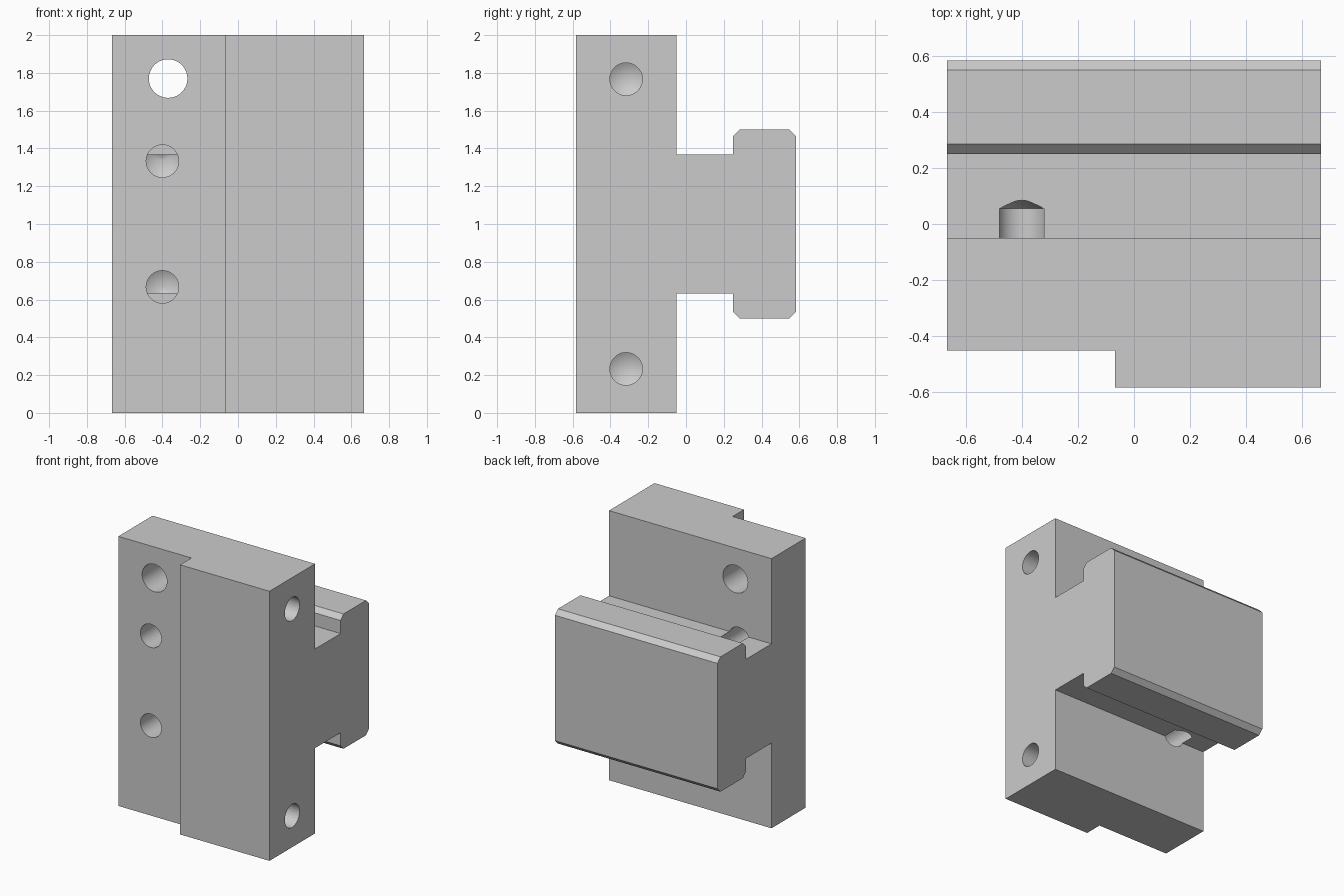
import bpy, bmesh, math
from mathutils import Matrix, Vector

if "Cube" in bpy.data.objects:
    bpy.data.objects.remove(bpy.data.objects["Cube"])

W = 2 / 3          # half width
D = 0.583          # half depth
C = 0.035          # rail chamfer


def make_object(name, bm):
    bmesh.ops.recalc_face_normals(bm, faces=bm.faces)
    mesh = bpy.data.meshes.new(name)
    bm.to_mesh(mesh)
    bm.free()
    obj = bpy.data.objects.new(name, mesh)
    bpy.context.collection.objects.link(obj)
    return obj


def drill(name, start, direction, depth, radius, tip):
    """Cylinder starting outside the surface, ending in a drill-point cone."""
    over = 0.1
    bm = bmesh.new()
    n = 64
    ring = lambda z: [bm.verts.new((radius * math.cos(2 * math.pi * i / n),
                                    radius * math.sin(2 * math.pi * i / n), z))
                      for i in range(n)]
    a, b = ring(-over), ring(depth)
    bm.faces.new(a)
    end = bm.verts.new((0, 0, depth + tip))
    for i in range(n):
        j = (i + 1) % n
        bm.faces.new((a[i], a[j], b[j], b[i]))
        bm.faces.new((b[i], b[j], end))
    rot = Vector((0, 0, 1)).rotation_difference(Vector(direction)).to_matrix().to_4x4()
    bm.transform(Matrix.Translation(start) @ rot)
    return make_object(name, bm)


# T-shaped block: upper half of the (y, z) profile mirrored about z = 1
upper = [(D, 1.5 - C), (D - C, 1.5), (0.25 + C, 1.5), (0.25, 1.5 - C),
         (0.25, 1.368), (-0.05, 1.368), (-0.05, 2), (-D, 2)]
profile = upper + [(y, 2 - z) for y, z in reversed(upper)]
bm = bmesh.new()
face = bm.faces.new([bm.verts.new((-W, y, z)) for y, z in profile])
ext = bmesh.ops.extrude_face_region(bm, geom=[face])
bmesh.ops.translate(bm, vec=(2 * W, 0, 0),
                    verts=[v for v in ext["geom"] if isinstance(v, bmesh.types.BMVert)])
block = make_object("t_rail_block", bm)

# Recess along the left of the front face
bm = bmesh.new()
bmesh.ops.create_cube(bm, size=1)
bm.transform(Matrix.Translation((-0.567, -0.7, 1)) @ Matrix.Diagonal((1.0, 0.5, 2.4, 1)))
cutters = [make_object("front_step_cutter", bm)]

# Through hole, front blind holes and side blind holes
cutters.append(drill("through_hole_cutter", (-0.37, -0.45, 1.77), (0, 1, 0), 0.5, 0.102, 0.05))
for z in (0.667, 1.333):
    cutters.append(drill("front_hole_cutter", (-0.4, -0.45, z), (0, 1, 0), 0.505, 0.086, 0.05))
for z in (0.233, 1.767):
    cutters.append(drill("side_hole_cutter", (W, -0.317, z), (-1, 0, 0), 0.505, 0.086, 0.05))

# Cut and clean up
bpy.context.view_layer.objects.active = block
block.select_set(True)
for cutter in cutters:
    cutter.hide_render = True
    mod = block.modifiers.new("cut", 'BOOLEAN')
    mod.operation = 'DIFFERENCE'
    mod.solver = 'EXACT'
    mod.object = cutter
    bpy.ops.object.modifier_apply(modifier=mod.name)
    bpy.data.objects.remove(cutter, do_unlink=True)
bpy.ops.object.shade_smooth_by_angle(angle=math.radians(25))
